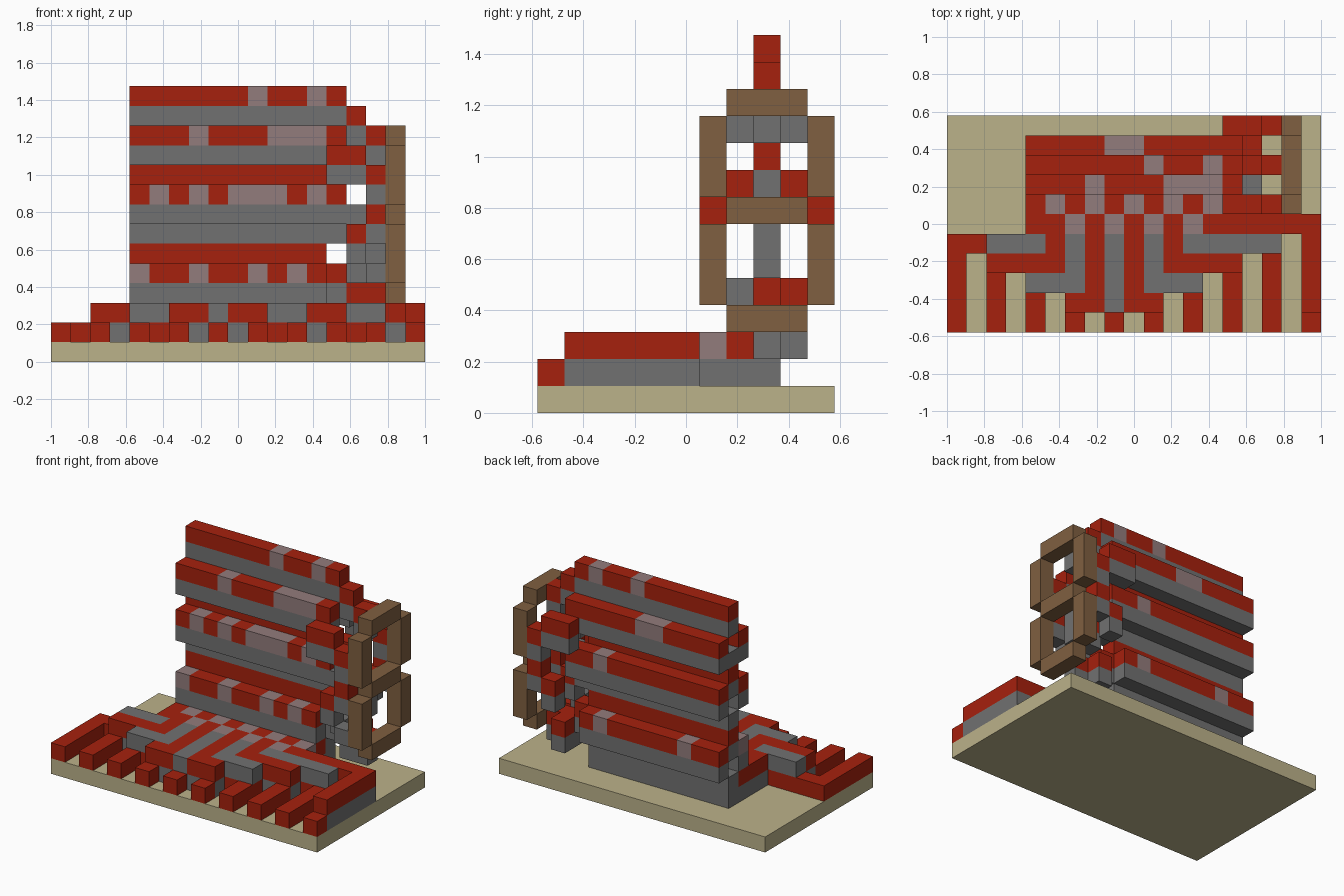
import bpy, bmesh
from mathutils import Matrix, Vector

cube = bpy.data.objects.get("Cube")
if cube:
    bpy.data.objects.remove(cube, do_unlink=True)

U = 2 / 19                     # edge of one block
NX, NY = 19, 11                # footprint in blocks


def material(name, rgb):
    mat = bpy.data.materials.new(name)
    mat.use_nodes = True
    mat.diffuse_color = (*rgb, 1)
    mat.node_tree.nodes["Principled BSDF"].inputs["Base Color"].default_value = (*rgb, 1)
    return mat


MATS = {
    "r": material("wire red", (0.38, 0.015, 0.004)),
    "g": material("stone gray", (0.165, 0.165, 0.165)),
    "p": material("repeater pink gray", (0.29, 0.2, 0.2)),
    "b": material("lamp brown", (0.215, 0.115, 0.052)),
    "t": material("base tan", (0.5, 0.445, 0.255)),
}


class Part:
    """One object made of block-aligned boxes."""

    def __init__(self, name):
        self.name, self.bm, self.keys = name, bmesh.new(), []

    def box(self, key, x, y, z, nx=1, ny=1, nz=1):
        if key not in self.keys:
            self.keys.append(key)
        size = Vector((nx, ny, nz))
        mid = Vector((x - NX / 2, y - NY / 2, z)) + size / 2
        mat = Matrix.Translation(mid * U) @ Matrix.Diagonal((*(size * U), 1))
        verts = bmesh.ops.create_cube(self.bm, size=1, matrix=mat)["verts"]
        for face in {f for v in verts for f in v.link_faces}:
            face.material_index = self.keys.index(key)

    def row(self, pattern, x, y, z):
        # Lay a pattern along x, joining equal neighbours into one box
        start = 0
        for i in range(1, len(pattern) + 1):
            if i == len(pattern) or pattern[i] != pattern[start]:
                if pattern[start] != ".":
                    self.box(pattern[start], x + start, y, z, nx=i - start)
                start = i

    def wire(self, x, y, z):
        # Red wire lying on a stone block
        self.box("r", x, y, z)
        self.box("g", x, y, z - 1)

    def finish(self):
        mesh = bpy.data.meshes.new(self.name)
        self.bm.to_mesh(mesh)
        self.bm.free()
        for key in self.keys:
            mesh.materials.append(MATS[key])
        obj = bpy.data.objects.new(self.name, mesh)
        bpy.context.collection.objects.link(obj)


# Base slab
base = Part("base_slab")
base.box("t", 0, 0, 0, NX, NY)
base.finish()

# Front wiring, two layers, rows from front to back
LOWER = [
    "r.r.r.r.r.r.r.r.r.r",
    "r.r.r.ggrgg.r.r.r.g",
    "r.r.rrrgrgrrr.r.r.g",
    "r.ggggrgrgrgggg.r.g",
    "rrrrrgrgrgrgrrrrr.g",
    "....ggggggggggggggg",
    "....gggggggggg.....",
    "....gggggggggg.....",
    "....gggggggggg.....",
]
UPPER = [
    "",
    "......rrgrr.......r",
    "....gggrgrggg.....r",
    "..rrrrgrgrgrrrr...r",
    "..gggrgrgrgrggggg.r",
    "....rrprprprprrrrrr",
    "....rprprprprp.....",
    "....rrrrrrrrrr.....",
    "....gggggggggg.....",
]
for z, (name, layer) in enumerate((("lower_wiring", LOWER), ("upper_wiring", UPPER)), 1):
    part = Part(name)
    for y, pattern in enumerate(layer):
        part.row(pattern, 0, y, z)
    part.finish()

# Wall of long bars: wire and repeaters on a stone strip
BARS = [
    ("top_bar", 8, 13, "rrrrrrprrpr"),
    ("upper_front_bar", 7, 11, "rrrprrrpppr"),
    ("upper_back_bar", 9, 11, "rrrrpprrrrr"),
    ("upper_core_bar", 8, 9, "rrrrrrrrrr"),
    ("middle_front_bar", 7, 8, "rprprppprpr"),
    ("middle_back_bar", 9, 8, "rrrrrrrrprr"),
    ("lower_core_bar", 8, 5, "rrrrrrrrrr"),
    ("lower_front_bar", 7, 4, "prrprrprpr"),
    ("lower_back_bar", 9, 4, "rrprrrrrpr"),
]
for name, y, z, pattern in BARS:
    part = Part(name)
    part.row(pattern, 4, y, z)
    part.row("g" * len(pattern), 4, y, z - 1)
    part.finish()

# Stone strips in the core of the wall
core = Part("core_strips")
core.row("g" * 10, 4, 8, 10)
core.row("g" * 11, 4, 8, 6)
core.finish()

# Stepped wires from the bars to the display
steps = Part("top_step_wire")
for x, z in ((15, 12), (16, 11)):
    steps.wire(x, 8, z)
steps.finish()

for side, y in (("front", 6), ("back", 10)):
    steps = Part(side + "_step_wires")
    for x, z in ((14, 10), (15, 10), (16, 9), (16, 7), (15, 6)):
        steps.wire(x, y, z)
    steps.finish()

steps = Part("middle_step_wire")
steps.wire(16, 8, 7)
steps.wire(15, 8, 6)
steps.box("g", 16, 8, 5)
steps.box("g", 15, 7, 7)
steps.box("g", 15, 7, 4)
steps.box("g", 16, 6, 4)
steps.finish()

steps = Part("bottom_step_wire")
for x, y, z in ((14, 8, 4), (15, 8, 3), (15, 9, 3), (16, 8, 3)):
    steps.wire(x, y, z)
steps.finish()

# Seven-segment lamp display on the left side
display = Part("lamp_display")
for z in (3, 7, 11):
    display.box("b", 17, 7, z, ny=3)
for y in (6, 10):
    for z in (4, 8):
        display.box("b", 17, y, z, nz=3)
display.finish()
